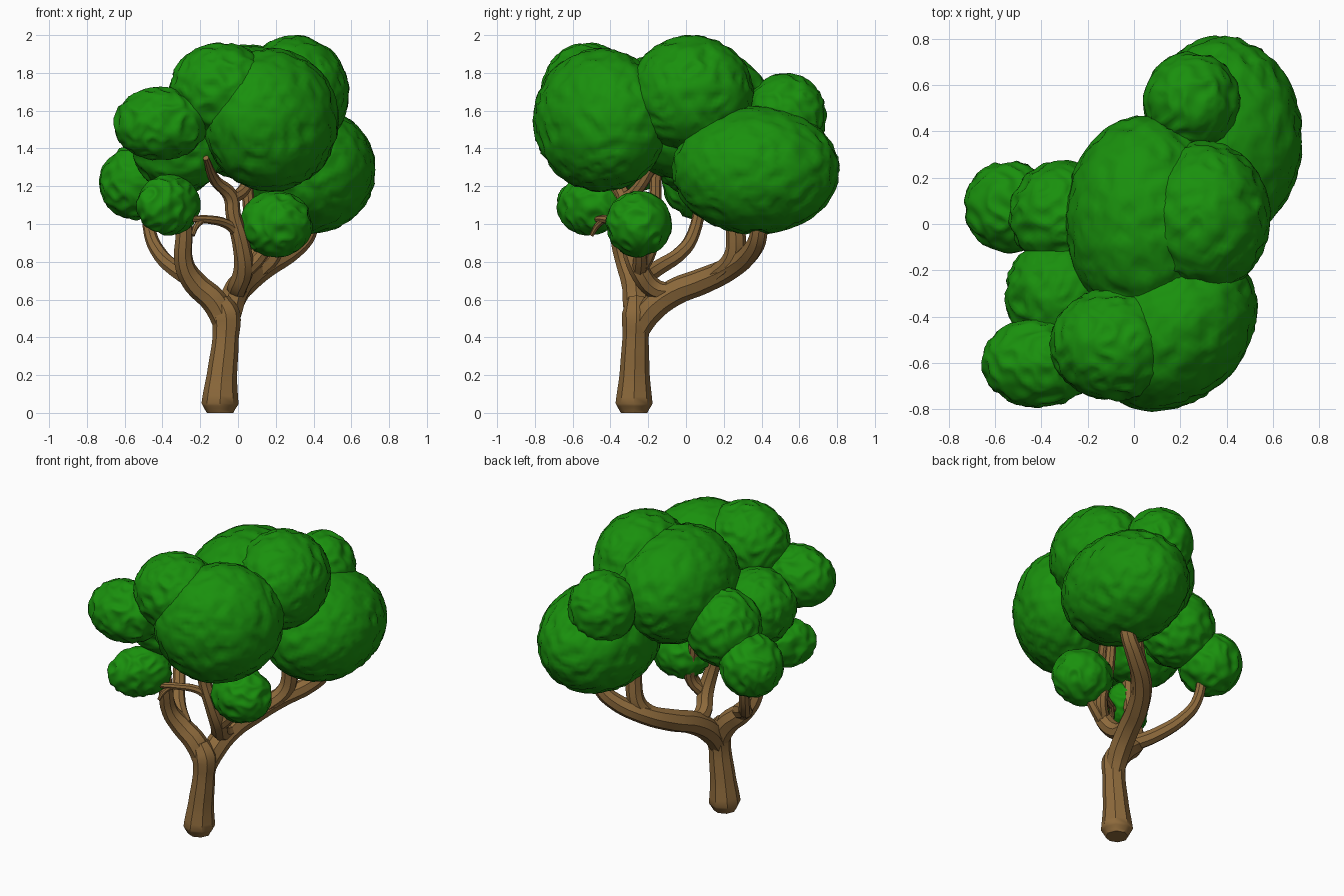
import bpy, bmesh, math
from mathutils import Vector, Matrix, noise

if "Cube" in bpy.data.objects:
    bpy.data.objects.remove(bpy.data.objects["Cube"])


def material(name, color):
    m = bpy.data.materials.new(name)
    m.diffuse_color = color
    m.use_nodes = True
    m.node_tree.nodes["Principled BSDF"].inputs["Base Color"].default_value = m.diffuse_color
    return m


bark = material("bark", (0.27, 0.145, 0.045, 1))
leaf = material("leaf", (0.01, 0.28, 0.004, 1))


def limb(name, pts):
    """Tapered eight-sided branch through (x, y, z, radius) points."""
    cu = bpy.data.curves.new(name, 'CURVE')
    cu.dimensions = '3D'
    cu.bevel_depth = 1.0
    cu.bevel_resolution = 2
    cu.use_fill_caps = True
    cu.resolution_u = 4
    sp = cu.splines.new('BEZIER')
    sp.bezier_points.add(len(pts) - 1)
    for bp, (x, y, z, r) in zip(sp.bezier_points, pts):
        bp.co = (x, y, z)
        bp.radius = r
        bp.handle_left_type = bp.handle_right_type = 'AUTO'
    cu.materials.append(bark)
    ob = bpy.data.objects.new(name, cu)
    bpy.context.collection.objects.link(ob)
    bpy.ops.object.select_all(action='DESELECT')
    ob.select_set(True)
    bpy.context.view_layer.objects.active = ob
    bpy.ops.object.convert(target='MESH')
    bpy.ops.object.shade_smooth_by_angle(angle=0.7)


def clump(name, center, radii, turn=0):
    """Leaf clump: ellipsoid, turned about z, with a scalloped, leafy surface."""
    bm = bmesh.new()
    bmesh.ops.create_icosphere(bm, subdivisions=5, radius=1)
    c, r = Vector(center), Vector(radii)
    rot = Matrix.Rotation(math.radians(turn), 3, 'Z')
    for v in bm.verts:
        n = v.co.normalized()
        p = c + rot @ (n * r)
        v.co = p + rot @ n * (0.008 - abs(noise.noise(p * 13)) * 0.03)
    for f in bm.faces:
        f.smooth = True
    me = bpy.data.meshes.new(name)
    bm.to_mesh(me)
    bm.free()
    me.materials.append(leaf)
    bpy.context.collection.objects.link(bpy.data.objects.new(name, me))


# Trunk and main limbs
limb("trunk", [(-.095, -.275, .0, .07), (-.095, -.275, .05, .098), (-.085, -.272, .2, .08),
               (-.065, -.267, .4, .069), (-.065, -.262, .52, .078), (-.1, -.262, .6, .055)])
limb("left_limb", [(-.06, -.262, .46, .065), (-.125, -.265, .59, .07), (-.23, -.28, .69, .064),
                   (-.285, -.32, .79, .052), (-.285, -.36, .95, .046), (-.28, -.39, 1.27, .038)])
limb("left_back_branch", [(-.21, -.27, .69, .05), (-.33, -.16, .76, .045), (-.43, -.01, .865, .038),
                          (-.465, .04, .95, .034), (-.48, .08, 1.12, .03)])
limb("back_limb", [(-.065, -.265, .42, .06), (-.045, -.19, .54, .072), (-.01, -.06, .64, .072),
                   (.04, .08, .695, .07), (.14, .24, .77, .062), (.3, .355, .87, .052), (.37, .385, .95, .046),
                   (.4, .39, 1.1, .04)])
limb("back_fork", [(.09, .16, .73, .055), (.17, .25, .82, .055), (.2, .265, .93, .052), (.2, .22, 1.2, .045)])
limb("middle_limb", [(.0, -.08, .64, .045), (-.005, -.17, .66, .054), (.03, -.25, .76, .054),
                     (.015, -.3, .9, .046), (-.025, -.32, 1.05, .04), (-.04, -.33, 1.15, .04),
                     (-.12, -.4, 1.23, .03), (-.17, -.55, 1.35, .016)])
limb("middle_fork", [(-.035, -.33, 1.13, .035), (.03, -.26, 1.18, .033), (.08, -.18, 1.3, .03)])
limb("inner_branch", [(.03, -.25, .75, .04), (.1, -.19, .86, .036), (.07, -.17, 1.0, .034), (.04, -.16, 1.3, .03)])
limb("right_branch", [(.025, -.25, .74, .042), (.1, -.24, .81, .04), (.2, -.25, .95, .03)])
limb("front_twig", [(.0, -.31, .95, .03), (-.06, -.35, 1.0, .026), (-.17, -.43, 1.025, .022),
                    (-.27, -.48, 1.03, .016), (-.33, -.5, 1.06, .012)])
limb("front_twig_tip", [(-.18, -.43, 1.025, .018), (-.22, -.47, .99, .016), (-.24, -.5, .94, .011)])

# Leaf clumps
clump("leaves_back_right", (.38, .37, 1.285), (.345, .44, .335))
clump("leaves_back_top", (.25, .53, 1.57), (.205, .21, .225))
clump("leaves_centre", (.05, .02, 1.59), (.345, .445, .355))
clump("leaves_right_top", (.3, .03, 1.69), (.285, .325, .305))
clump("leaves_front", (.175, -.45, 1.55), (.395, .31, .375), 45)
clump("leaves_front_top", (-.085, -.52, 1.71), (.275, .24, .245))
clump("leaves_front_left", (-.41, -.6, 1.53), (.245, .19, .19))
clump("leaves_left_middle", (-.31, -.3, 1.41), (.245, .25, .24))
clump("leaves_left_back", (-.31, .04, 1.4), (.23, .23, .24))
clump("leaves_far_left", (-.54, .075, 1.22), (.19, .195, .195))
clump("leaves_low_left", (-.37, -.515, 1.1), (.195, .13, .155), 45)
clump("leaves_low_right", (.2, -.25, 1.0), (.19, .17, .17))
